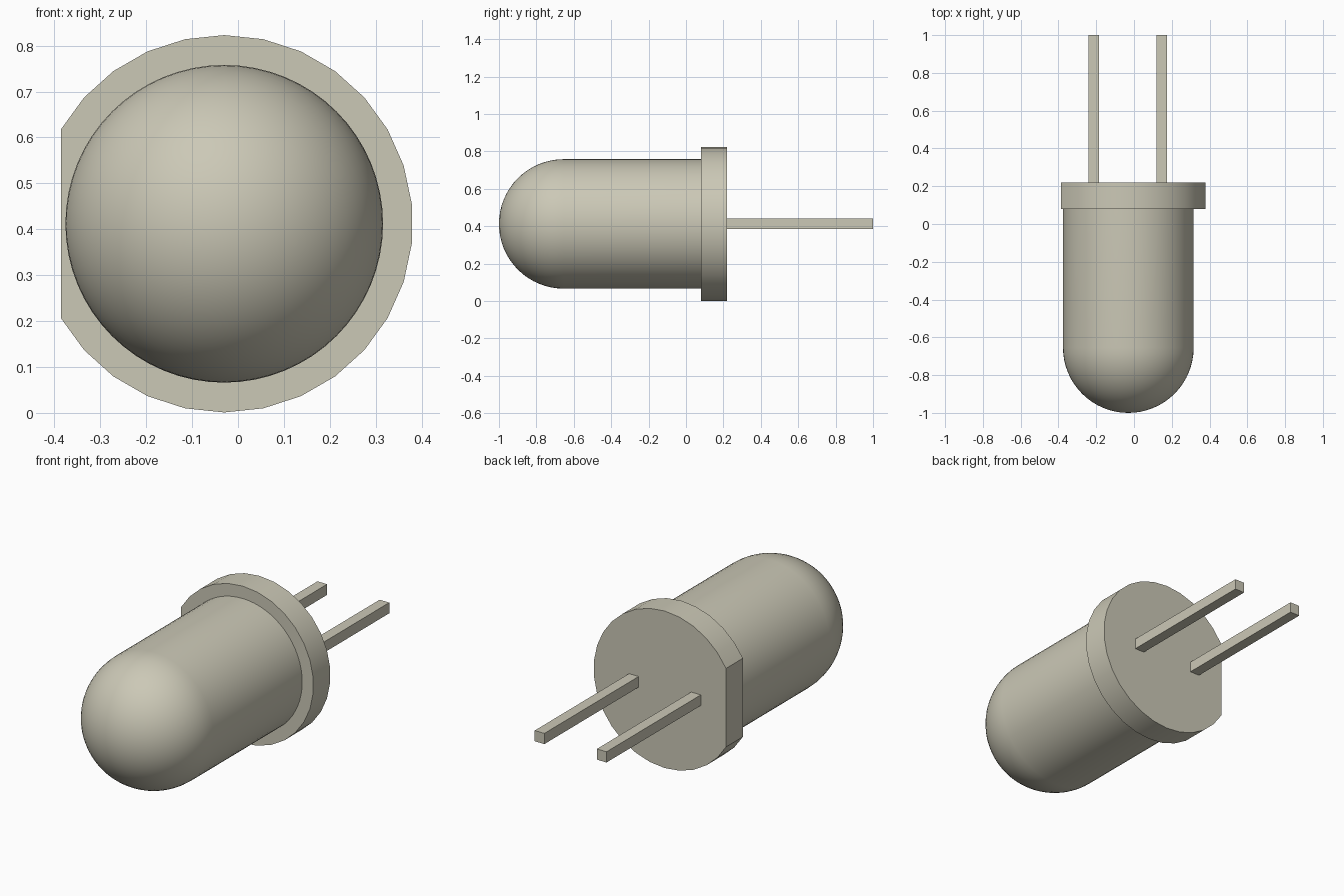
import bpy, bmesh, math

if "Cube" in bpy.data.objects:
    bpy.data.objects.remove(bpy.data.objects["Cube"])

CX, CZ = -0.03, 0.412      # axis of the lamp (runs along y)

mat = bpy.data.materials.new("warm_grey")
mat.diffuse_color = (0.60, 0.58, 0.47, 1)
mat.use_nodes = True
mat.node_tree.nodes["Principled BSDF"].inputs["Base Color"].default_value = mat.diffuse_color


def finish(name, bm):
    bmesh.ops.recalc_face_normals(bm, faces=bm.faces)
    me = bpy.data.meshes.new(name)
    bm.to_mesh(me)
    bm.free()
    ob = bpy.data.objects.new(name, me)
    bpy.context.collection.objects.link(ob)
    me.materials.append(mat)
    bpy.ops.object.select_all(action='DESELECT')
    ob.select_set(True)
    bpy.context.view_layer.objects.active = ob
    bpy.ops.object.shade_smooth_by_angle(angle=math.radians(30))
    return ob


def extrude_outline(name, outline, y0, y1):
    bm = bmesh.new()
    face = bm.faces.new([bm.verts.new((x, y0, z)) for x, z in outline])
    new = bmesh.ops.extrude_face_region(bm, geom=[face], use_keep_orig=True)["geom"]
    verts = [g for g in new if isinstance(g, bmesh.types.BMVert)]
    bmesh.ops.translate(bm, vec=(0, y1 - y0, 0), verts=verts)
    return finish(name, bm)


# Domed bulb: quarter-circle profile plus straight wall, spun about the axis
R, DOME, SEG = 0.346, 16, 64
profile = [(R * math.sin(a), -1 + R - R * math.cos(a))
           for a in (math.pi / 2 * i / DOME for i in range(1, DOME + 1))]
profile.append((R, 0.08))
bm = bmesh.new()
rings = [[bm.verts.new((CX + r * math.cos(t), y, CZ + r * math.sin(t)))
          for t in (2 * math.pi * k / SEG for k in range(SEG))]
         for r, y in profile]
tip = bm.verts.new((CX, -1, CZ))
for k in range(SEG):
    n = (k + 1) % SEG
    bm.faces.new((tip, rings[0][k], rings[0][n]))
    for a, b in zip(rings, rings[1:]):
        bm.faces.new((a[k], b[k], b[n], a[n]))
bm.faces.new(rings[-1])
finish("bulb", bm)

# Rim: 30-sided disc with one flat on the left
rim = []
for i in range(-5, 21):
    a = math.radians(12 * i)
    rim.append((CX + 0.411 * math.sin(a), CZ + 0.411 * math.cos(a)))
extrude_outline("rim", rim, 0.08, 0.22)

# Two square wire leads
h = 0.028
for name, x in (("left_lead", CX - 0.182), ("right_lead", CX + 0.178)):
    square = [(x - h, CZ - h), (x + h, CZ - h), (x + h, CZ + h), (x - h, CZ + h)]
    extrude_outline(name, square, 0.22, 1.0)
